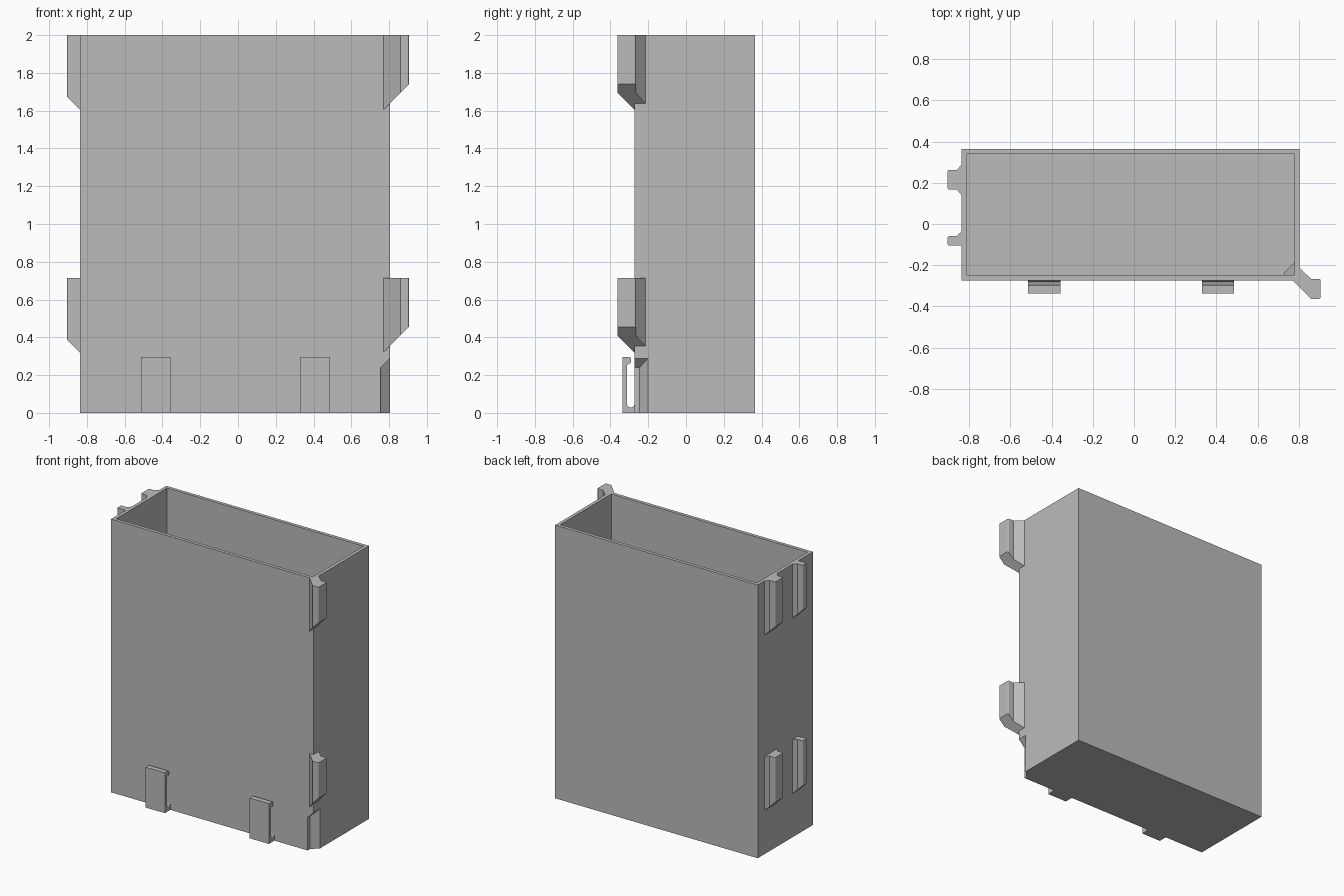
import bpy, bmesh

if "Cube" in bpy.data.objects:
    bpy.data.objects.remove(bpy.data.objects["Cube"])

grey = bpy.data.materials.new("plain grey")
grey.use_nodes = True
COLOUR = (0.5, 0.5, 0.5, 1)
grey.diffuse_color = COLOUR
grey.node_tree.nodes["Principled BSDF"].inputs["Base Color"].default_value = COLOUR

# Main box limits
LEFT, RIGHT, FRONT, BACK, HEIGHT, WALL = -0.837, 0.804, -0.273, 0.365, 2.0, 0.025


def add_object(name, bm):
    bmesh.ops.recalc_face_normals(bm, faces=bm.faces)
    mesh = bpy.data.meshes.new(name)
    bm.to_mesh(mesh)
    bm.free()
    mesh.materials.append(grey)
    obj = bpy.data.objects.new(name, mesh)
    bpy.context.collection.objects.link(obj)
    return obj


def loft(name, lower, upper, round_tip=None):
    """Solid between two matching outlines; optionally round the edges at one x."""
    bm = bmesh.new()
    a = [bm.verts.new(p) for p in lower]
    b = [bm.verts.new(p) for p in upper]
    bm.faces.new(a)
    bm.faces.new(b)
    for i in range(len(a)):
        j = (i + 1) % len(a)
        bm.faces.new((a[i], a[j], b[j], b[i]))
    if round_tip is not None:
        edges = [e for e in bm.edges
                 if all(abs(v.co.x - round_tip) < 1e-4 for v in e.verts)
                 and abs(e.verts[0].co.y - e.verts[1].co.y) < 1e-4]
        bmesh.ops.bevel(bm, geom=edges, offset=0.008, segments=3,
                        profile=0.5, affect='EDGES')
    return add_object(name, bm)


def prism(name, plan, bottom, top, round_tip=None):
    """Upright prism whose ends may slope along x."""
    return loft(name, [(x, y, bottom(x)) for x, y in plan],
                [(x, y, top(x)) for x, y in plan], round_tip)


def rectangle(inset=0):
    x0, x1, y0, y1 = LEFT + inset, RIGHT - inset, FRONT + inset, BACK - inset
    return [(x0, y0), (x1, y0), (x1, y1), (x0, y1)]


def subtract(target, cutter):
    cutter.hide_render = True
    mod = target.modifiers.new("cut", 'BOOLEAN')
    mod.operation, mod.solver, mod.object = 'DIFFERENCE', 'EXACT', cutter
    bpy.context.view_layer.objects.active = target
    bpy.ops.object.modifier_apply(modifier=mod.name)


# Open box, with a thicker inside corner behind the notch
box = prism("open_box", rectangle(), lambda x: 0, lambda x: HEIGHT)
cavity = prism("cavity", rectangle(WALL), lambda x: WALL, lambda x: HEIGHT + 0.1)
subtract(box, cavity)
inner_x, inner_y = RIGHT - WALL, FRONT + WALL
liner = prism("corner_liner",
              [(0.73, inner_y), (inner_x, inner_y), (inner_x, -0.185), (0.73, -0.235)],
              lambda x: WALL, lambda x: 0.27 + x - 0.73)

# Notch in the lower front corner, with a sloping ceiling
notch = prism("notch",
              [(0.755, -0.4), (0.755, -0.246), (0.855, -0.152), (0.855, -0.4)],
              lambda x: -0.1, lambda x: 0.24 + x - 0.755)
subtract(box, notch)
subtract(liner, notch)
for cutter in (cavity, notch):
    bpy.data.objects.remove(cutter)

# Side rails and corner hooks, repeated at two heights
TIP = 0.905
wide_rail = [(LEFT, 0.14), (-0.86, 0.168), (-TIP, 0.168),
             (-TIP, 0.262), (-0.86, 0.262), (LEFT, 0.287)]
narrow_rail = [(LEFT, -0.104), (-TIP, -0.104), (-TIP, -0.059),
               (-0.86, -0.059), (LEFT, -0.036)]
hook = [(0.77, FRONT), (0.859, -0.363), (TIP, -0.363), (TIP, -0.266),
        (0.859, -0.266), (RIGHT, -0.214), (RIGHT, FRONT)]
for level, low, high in (("lower", 0.32, 0.715), ("upper", 1.605, HEIGHT)):
    for part, plan in (("wide_rail", wide_rail), ("narrow_rail", narrow_rail)):
        prism(f"{level}_{part}", plan, lambda x: low + LEFT - x, lambda x: high, -TIP)
    prism(f"{level}_corner_hook", hook, lambda x: low + x - 0.77, lambda x: high, TIP)

# Spring clips on the front, joined to the box at the bottom
clip_profile = [(FRONT, 0), (-0.337, 0), (-0.337, 0.295), (-0.298, 0.295),
                (-0.291, 0.288), (-0.291, 0.267), (-0.298, 0.26), (-0.312, 0.255),
                (-0.312, 0.045), (-0.307, 0.034), (-0.297, 0.029), (-0.288, 0.029),
                (-0.278, 0.034), (FRONT, 0.045)]
for side, start in (("right", -0.514), ("left", 0.329)):
    loft(f"{side}_front_clip", [(start, y, z) for y, z in clip_profile],
         [(start + 0.157, y, z) for y, z in clip_profile])
